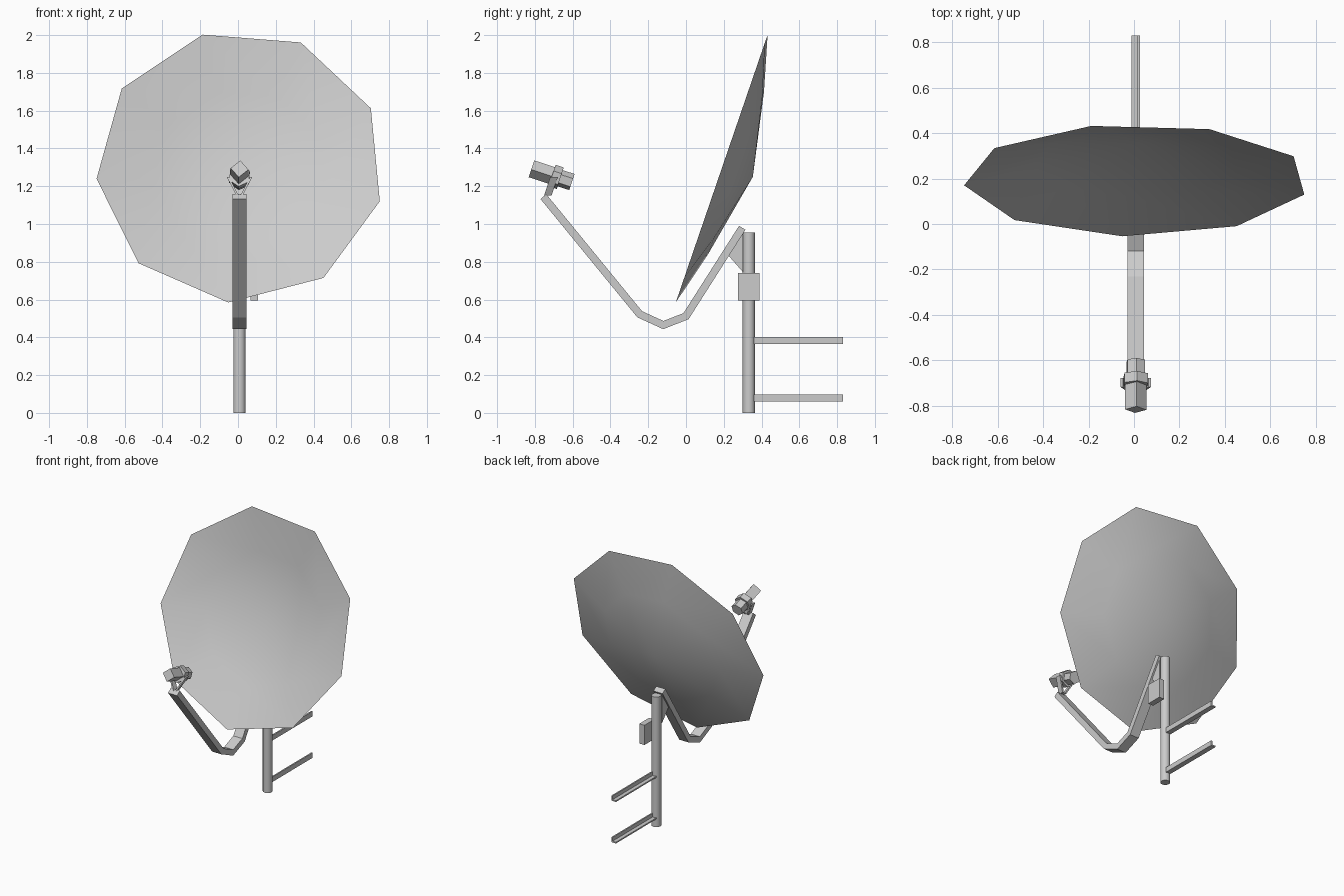
import bpy, bmesh
from math import sin, cos, radians, pi
from mathutils import Vector, Matrix

old = bpy.data.objects.get("Cube")
if old:
    bpy.data.objects.remove(old, do_unlink=True)

grey = bpy.data.materials.new("light_grey")
grey.use_nodes = True
grey.diffuse_color = (0.6, 0.6, 0.6, 1)
grey.node_tree.nodes["Principled BSDF"].inputs["Base Color"].default_value = (0.6, 0.6, 0.6, 1)

MID = 0.008  # centre line of the arm and receiver


def finish(name, bm, smooth=False, recalc=True):
    if recalc:
        bmesh.ops.recalc_face_normals(bm, faces=bm.faces)
    mesh = bpy.data.meshes.new(name)
    bm.to_mesh(mesh)
    bm.free()
    mesh.materials.append(grey)
    obj = bpy.data.objects.new(name, mesh)
    bpy.context.collection.objects.link(obj)
    if smooth:
        bpy.ops.object.select_all(action='DESELECT')
        obj.select_set(True)
        bpy.context.view_layer.objects.active = obj
        bpy.ops.object.shade_smooth_by_angle(angle=radians(50))
    return obj


def prism(name, start, end, radius, sides, turn=0):
    """Straight prism between two points."""
    a, b = Vector(start), Vector(end)
    axis = b - a
    bm = bmesh.new()
    bmesh.ops.create_cone(bm, cap_ends=True, segments=sides, radius1=radius,
                          radius2=radius, depth=axis.length)
    place = (Matrix.Translation((a + b) / 2) @ axis.to_track_quat('Z', 'Y').to_matrix().to_4x4()
             @ Matrix.Rotation(radians(turn), 4, 'Z'))
    bmesh.ops.transform(bm, matrix=place, verts=bm.verts)
    return finish(name, bm, smooth=sides > 6)


def plate(name, outline, x0, x1):
    """Side profile in (y, z), extruded across x."""
    bm = bmesh.new()
    face = bm.faces.new([bm.verts.new((x0, y, z)) for y, z in outline])
    moved = bmesh.ops.extrude_face_region(bm, geom=[face])["geom"]
    bmesh.ops.translate(bm, vec=(x1 - x0, 0, 0),
                        verts=[v for v in moved if isinstance(v, bmesh.types.BMVert)])
    return finish(name, bm)


def block(name, x, y, z):
    return plate(name, [(y[0], z[0]), (y[1], z[0]), (y[1], z[1]), (y[0], z[1])], *x)


# Dish: nine-sided shallow bowl, tilted back
bm = bmesh.new()
centre = Vector((0.012, 0.193, 1.305))
up = Vector((0, 0.343, 1)).normalized()
back = Vector((0, 1, -0.343)).normalized()
rings = []
for radius, depth in ((0.764, 0), (0.46, 0.08)):
    rings.append([bm.verts.new(centre + back * depth + radius *
                  (Vector((1, 0, 0)) * sin(a) + up * cos(a)))
                  for a in (radians(-15.2 + 40 * i) for i in range(9))])
apex = bm.verts.new(centre + back * 0.17)
for i in range(9):
    j = (i + 1) % 9
    bm.faces.new((rings[0][i], rings[0][j], rings[1][j], rings[1][i]))
    bm.faces.new((rings[1][i], rings[1][j], apex))
bm.normal_update()
if sum(f.normal.y for f in bm.faces) > 0:
    bmesh.ops.reverse_faces(bm, faces=bm.faces)
finish("dish", bm, smooth=True, recalc=False)

# Mast with its wall struts, made from angle section
prism("mast", (MID, 0.333, 0), (MID, 0.333, 0.955), 0.033, 12)
for label, z in (("lower", 0.06), ("upper", 0.365)):
    block(label + "_strut_web", (0.016, 0.026), (0.345, 0.83), (z, z + 0.037))
    block(label + "_strut_flange", (-0.012, 0.026), (0.345, 0.83), (z, z + 0.01))

# Junction box beside the mast
block("junction_box", (0.065, 0.107), (0.275, 0.39), (0.595, 0.74))

# Bent feed arm: offset both sides of the centre path with mitred corners
path = [Vector(p) for p in ((-0.755, 1.145), (-0.245, 0.522), (-0.12, 0.465),
                            (0, 0.512), (0.298, 0.98))]
upper, lower = [], []
for i, p in enumerate(path):
    d0 = (p - path[max(i - 1, 0)]).normalized() if i else (path[1] - p).normalized()
    d1 = (path[i + 1] - p).normalized() if i < len(path) - 1 else d0
    n = Vector((-d0.y - d1.y, d0.x + d1.x)).normalized()
    n *= 0.02 / n.dot(Vector((-d0.y, d0.x)))
    upper.append(p + n)
    lower.append(p - n)
plate("feed_arm", upper + lower[::-1], MID - 0.037, MID + 0.037)

# Gusset holding the arm to the mast
plate("mast_gusset", [(0.21, 0.85), (0.302, 0.945), (0.302, 0.745)], MID - 0.025, MID + 0.025)

# Receiver: square body, wider clamp collar and horn on one sloping axis
tilt = Vector((0, 0.95, -0.31)).normalized()
nose = Vector((MID, -0.818, 1.292))
for name, t0, t1, r in (("receiver_body", 0, 0.14, 0.047),
                        ("receiver_collar", 0.115, 0.16, 0.06),
                        ("receiver_horn", 0.15, 0.225, 0.045)):
    prism(name, nose + tilt * t0, nose + tilt * t1, r, 4 if name == "receiver_body" else 6, 5)

# Forked holder from the arm tip to the collar
for side, label in ((-1, "right"), (1, "left")):
    bm = bmesh.new()
    foot, head, thick = MID + side * 0.004, MID + side * 0.056, side * 0.012
    loops = []
    for x, y, z in ((foot, -0.732, 1.15), (head, -0.698, 1.25)):
        loops.append([bm.verts.new(v) for v in (
            (x, y - 0.02, z), (x, y + 0.02, z),
            (x + thick, y + 0.02, z), (x + thick, y - 0.02, z))])
    for k in range(4):
        m = (k + 1) % 4
        bm.faces.new((loops[0][k], loops[0][m], loops[1][m], loops[1][k]))
    for loop in loops:
        bm.faces.new(loop)
    finish(label + "_fork", bm)
